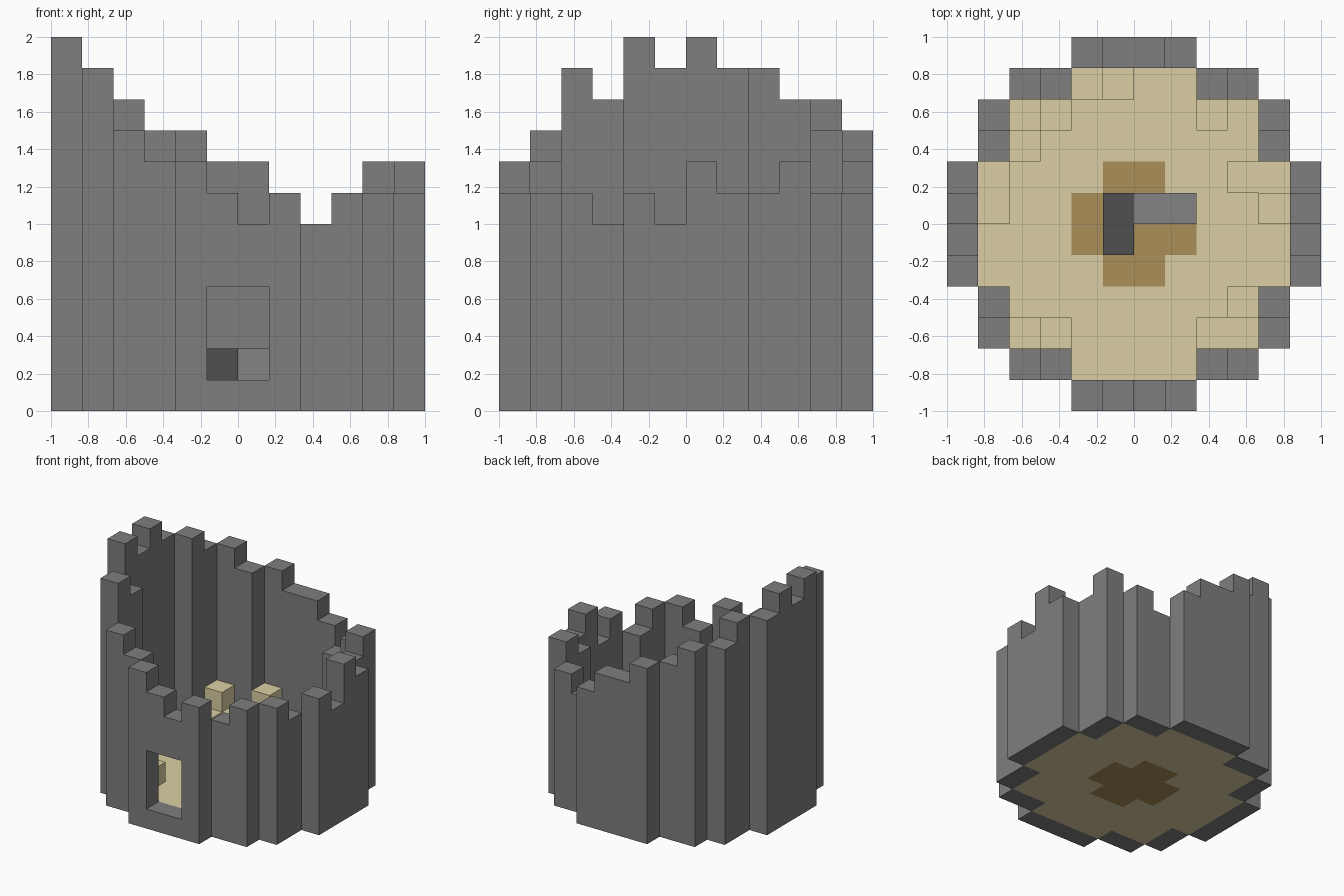
import bpy
import bmesh
from mathutils import Vector

if "Cube" in bpy.data.objects:
    bpy.data.objects.remove(bpy.data.objects["Cube"], do_unlink=True)

GRID = 12
UNIT = 2 / GRID


def srgb(*rgb):
    """Convert 0-255 display values to a linear colour."""
    lin = [((c / 255 + 0.055) / 1.055) ** 2.4 for c in rgb]
    return (*lin, 1.0)


def make_material(name, colour):
    mat = bpy.data.materials.new(name)
    mat.use_nodes = True
    mat.diffuse_color = colour
    mat.node_tree.nodes["Principled BSDF"].inputs["Base Color"].default_value = colour
    return mat


stone = make_material("stone grey", srgb(126, 126, 126))
sand = make_material("sand", srgb(219, 207, 163))
earth = make_material("brown earth", srgb(170, 142, 88))
cobble = make_material("light grey", srgb(132, 132, 132))
coal = make_material("dark grey", srgb(80, 80, 80))


def column(i, j, top, bottom=0):
    return {(i, j, k) for k in range(bottom, top)}


# Ruined wall: broken heights of each block column, row by row from the front
wall_rows = [
    {4: 8, 5: 7, 6: 6, 7: 7},
    {2: 9, 3: 8, 8: 6, 9: 7},
    {1: 11, 10: 7},
    {1: 10, 10: 6},
    {0: 12, 11: 7},
    {0: 11, 11: 6},
    {0: 12, 11: 8},
    {0: 11, 11: 7},
    {1: 11, 10: 7},
    {1: 10, 10: 8},
    {2: 10, 3: 9, 8: 6, 9: 7},
    {4: 9, 5: 8, 6: 8, 7: 7},
]
wall = set()
floor = set()
for j, row in enumerate(wall_rows):
    for i, top in row.items():
        wall |= column(i, j, top)
    # The floor fills the gap between the two sides of the wall
    if 0 < j < GRID - 1:
        left = max(i for i in row if i < GRID / 2)
        right = min(i for i in row if i >= GRID / 2)
        for i in range(left + 1, right):
            floor.add((i, j, 0))

# Window opening in the front wall
for i in (5, 6):
    wall -= column(i, 0, 4, 1)

# Cross-shaped earth patch in the middle of the floor
hearth = {(i, j, 0) for i in range(4, 8) for j in range(4, 8)
          if i in (5, 6) or j in (5, 6)}
floor -= hearth

# Sand drifted up against the wall
low_drifts = [(3, 9), (2, 8), (5, 10), (1, 6), (1, 7), (8, 9),
              (9, 7), (10, 7), (8, 2), (9, 2), (3, 2)]
high_drifts = [(2, 9), (4, 10), (10, 6), (9, 3), (2, 2)]
for drifts, top in ((low_drifts, 2), (high_drifts, 3)):
    for i, j in drifts:
        floor |= column(i, j, top, 1)

# Two fallen blocks on the earth patch
dark_block = {(5, 5, 1), (5, 6, 1)}
light_block = {(6, 6, 1), (7, 6, 1)}

parts = [
    ("ruined_wall", wall, stone),
    ("sand_floor", floor, sand),
    ("earth_patch", hearth, earth),
    ("dark_block", dark_block, coal),
    ("light_block", light_block, cobble),
]
occupied = set().union(*(cells for _, cells, _ in parts))


def build_shell(name, cells, mat):
    """Skin the exposed sides of a group of blocks, merging flat areas."""
    bm = bmesh.new()
    for cell in sorted(cells):
        for axis in range(3):
            for sign in (-1, 1):
                step = Vector((0, 0, 0))
                step[axis] = sign
                beside = tuple(int(c + s) for c, s in zip(cell, step))
                if beside in occupied:
                    continue
                u, v = Vector((0, 0, 0)), Vector((0, 0, 0))
                u[(axis + 1) % 3] = 0.5
                v[(axis + 2) % 3] = 0.5 * sign
                mid = Vector(cell) + Vector((0.5, 0.5, 0.5)) + step / 2
                corners = (mid - u - v, mid + u - v, mid + u + v, mid - u + v)
                centre = Vector((GRID / 2, GRID / 2, 0))
                bm.faces.new([bm.verts.new((p - centre) * UNIT) for p in corners])
    bmesh.ops.remove_doubles(bm, verts=bm.verts, dist=UNIT / 100)
    bmesh.ops.dissolve_limit(bm, angle_limit=0.01, verts=bm.verts, edges=bm.edges)
    bmesh.ops.triangulate(bm, faces=[f for f in bm.faces if len(f.verts) > 4])
    mesh = bpy.data.meshes.new(name)
    bm.to_mesh(mesh)
    bm.free()
    mesh.materials.append(mat)
    bpy.context.collection.objects.link(bpy.data.objects.new(name, mesh))


for part in parts:
    build_shell(*part)
